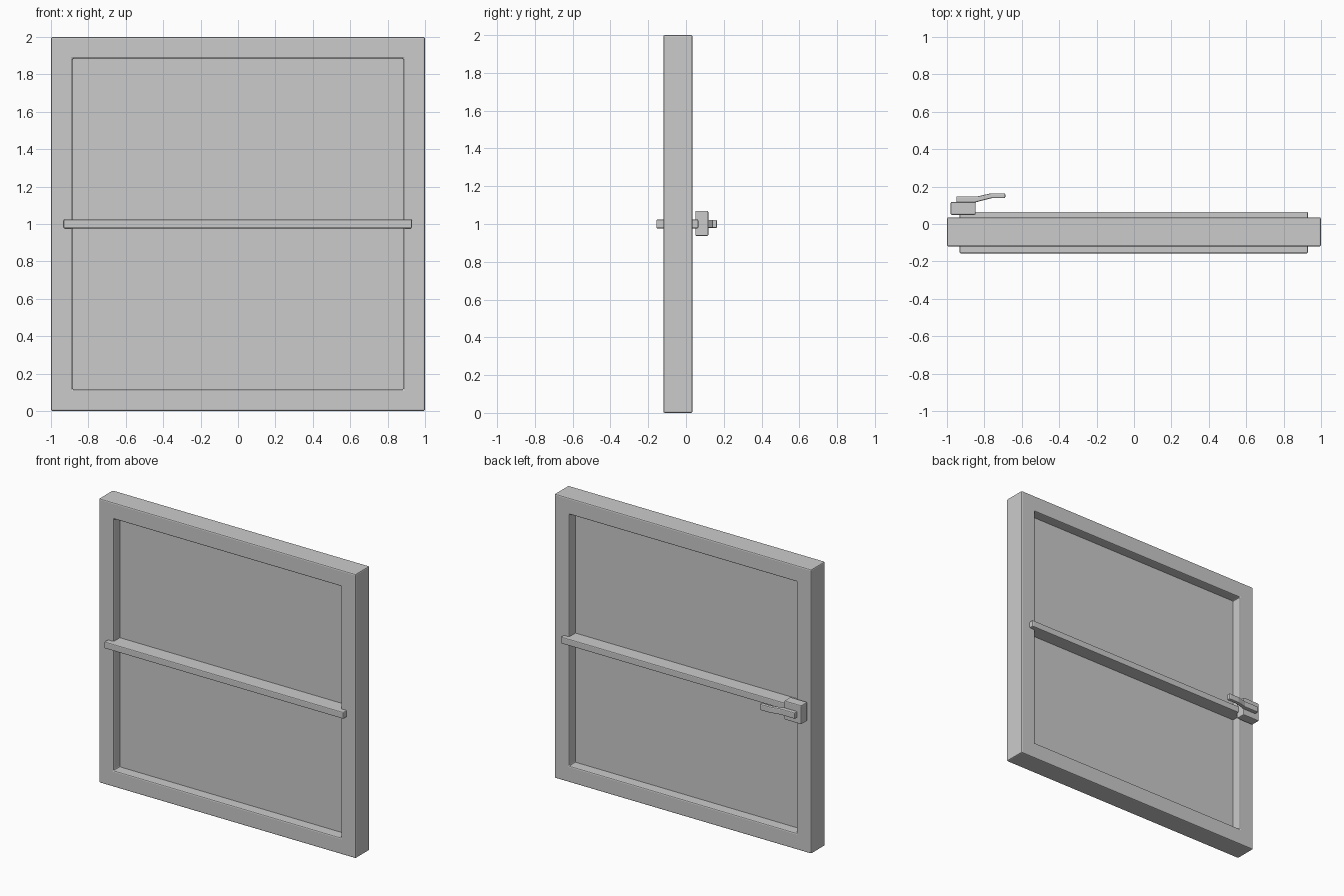
import bpy, bmesh

if "Cube" in bpy.data.objects:
    bpy.data.objects.remove(bpy.data.objects["Cube"])


def finish(name, bm, bevel):
    """Turn a bmesh into an object with small softened edges."""
    bmesh.ops.recalc_face_normals(bm, faces=bm.faces)
    me = bpy.data.meshes.new(name)
    bm.to_mesh(me)
    bm.free()
    ob = bpy.data.objects.new(name, me)
    bpy.context.collection.objects.link(ob)
    if bevel:
        mod = ob.modifiers.new("soft_edges", 'BEVEL')
        mod.width = bevel
        mod.segments = 2
        mod.limit_method = 'ANGLE'
        mod.angle_limit = 0.6
    return ob


def box(name, x, y, z, bevel=0.006):
    bm = bmesh.new()
    bmesh.ops.create_cube(bm, size=1)
    for v in bm.verts:
        for i, (lo, hi) in enumerate((x, y, z)):
            v.co[i] = hi if v.co[i] > 0 else lo
    return finish(name, bm, bevel)


# Square outer frame: outer and inner loops, front and back
Y0, Y1 = -0.12, 0.035
bm = bmesh.new()
loops = []
for half, y in ((1.0, Y0), (1.0, Y1), (0.885, Y1), (0.885, Y0)):
    loops.append([bm.verts.new((sx * half, y, 1 + sz * half))
                  for sx, sz in ((-1, -1), (1, -1), (1, 1), (-1, 1))])
for k in range(4):
    a, b = loops[k], loops[(k + 1) % 4]
    for i in range(4):
        j = (i + 1) % 4
        bm.faces.new((a[i], a[j], b[j], b[i]))
finish("window_frame", bm, 0.008)

# Glass pane in the middle of the frame depth
box("glass_pane", (-0.89, 0.89), (-0.05, -0.035), (0.11, 1.89), 0)

# Horizontal bar running through the frame, proud on both faces
box("cross_bar", (-0.932, 0.93), (-0.157, 0.065), (0.977, 1.024))

# Latch block on the back
box("latch_block", (-0.98, -0.847), (0.049, 0.118), (0.937, 1.07))

# Cranked lever: side profile in x/y, extruded in z
top = [(-0.95, 0.148), (-0.835, 0.148), (-0.765, 0.164), (-0.688, 0.164)]
low = [(-0.688, 0.138), (-0.76, 0.138), (-0.825, 0.122), (-0.845, 0.116), (-0.95, 0.116)]
bm = bmesh.new()
face = bm.faces.new([bm.verts.new((x, y, 0.979)) for x, y in top + low])
ext = bmesh.ops.extrude_face_region(bm, geom=[face])
for v in ext["geom"]:
    if isinstance(v, bmesh.types.BMVert):
        v.co.z = 1.022
finish("latch_lever", bm, 0.006)
